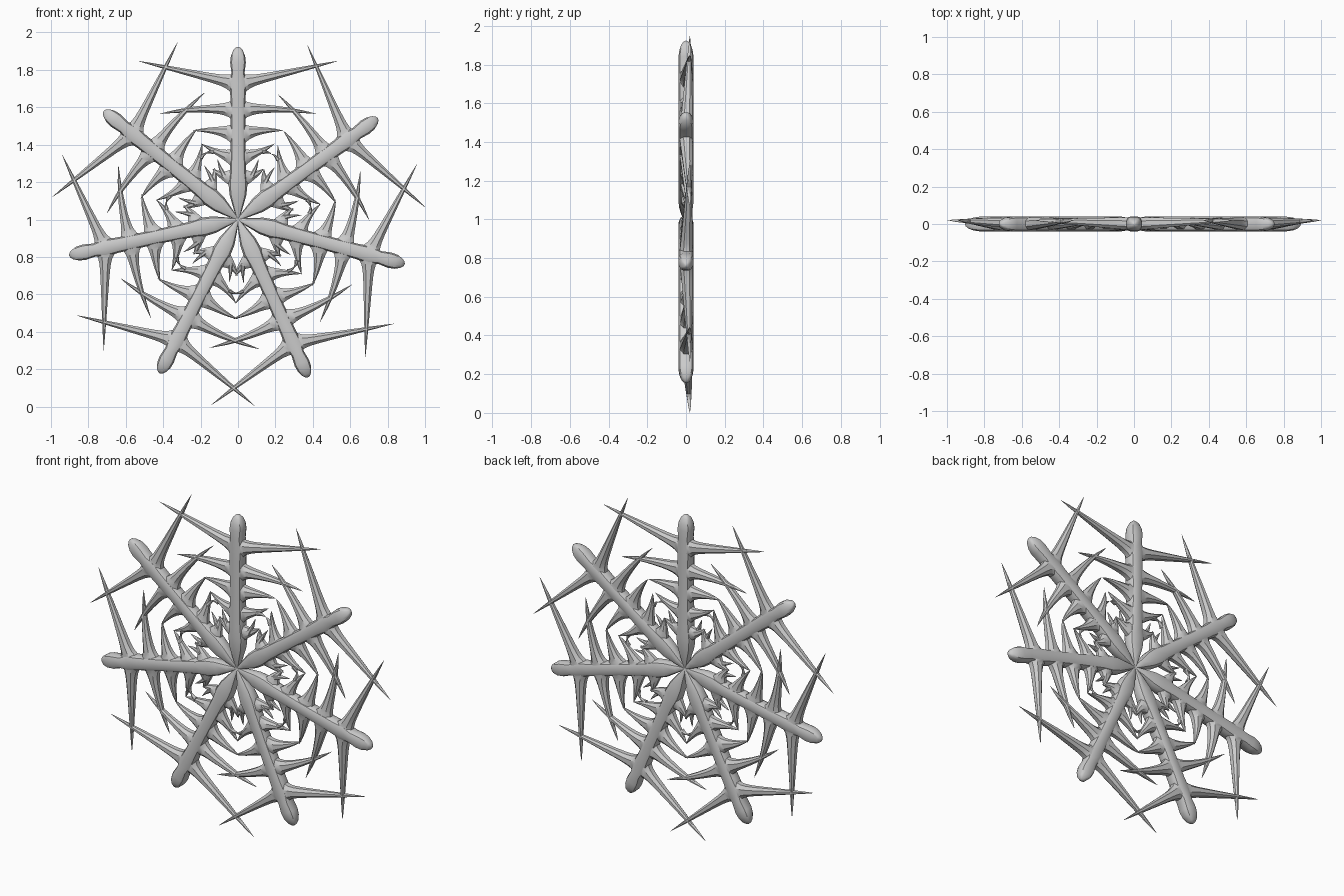
import bpy, bmesh, math
from mathutils import Matrix, Vector

if "Cube" in bpy.data.objects:
    bpy.data.objects.remove(bpy.data.objects["Cube"])

N = 7                      # arms
STEP = math.radians(51)    # turn between arms
CZ = 1.0                   # height of the centre

def power(v, p):
    return math.copysign(abs(v) ** p, v)

def loft(bm, stations, sides=12, p=0.75):
    """Skin rounded sections along a path of (x, r, y, half width, half depth)."""
    pts = [Vector((s[0], s[2], s[1])) for s in stations]
    rings = []
    for i, s in enumerate(stations):
        d = pts[min(i + 1, len(pts) - 1)] - pts[max(i - 1, 0)]
        d.y = 0
        d.normalize()
        side = Vector((d.z, 0, -d.x))
        ring = []
        for k in range(sides):
            a = 2 * math.pi * (k + 0.5) / sides
            ring.append(bm.verts.new(pts[i] + side * (s[3] * power(math.cos(a), p))
                                     + Vector((0, s[4] * power(math.sin(a), p), 0))))
        rings.append(ring)
    for a, b in zip(rings, rings[1:]):
        for k in range(sides):
            j = (k + 1) % sides
            bm.faces.new((a[k], a[j], b[j], b[k]))
    bm.faces.new(rings[0][::-1])
    bm.faces.new(rings[-1])

def spike(bm, root, mid, tip, w, depth, ytip, flare=0.06):
    """Curved thorn with a flared root, on both sides of the arm."""
    length = math.dist(root, tip)
    profile = [0, 0.06, 0.12, 0.18, 0.25, 0.35, 0.5, 0.65, 0.8, 0.92, 1]
    for sx in (1, -1):
        st = []
        for t in profile:
            q = [(1 - t) ** 2 * a + 2 * t * (1 - t) * m + t * t * b
                 for a, m, b in zip(root, mid, tip)]
            width = w * (1 - t) ** 0.8 + flare * math.exp(-t * length / 0.035)
            st.append((sx * q[0], q[1], ytip * t, max(width, 0.0005),
                       depth * (0.012 + 0.988 * (1 - t) ** 0.7)))
        loft(bm, st, 8, 0.9)

def build_arm():
    bm = bmesh.new()
    # stem: pinched at the hub, round at the outer end
    stem = [(0.0, 0.006, 0.012), (0.06, 0.025, 0.026), (0.13, 0.046, 0.036),
            (0.19, 0.052, 0.04), (0.26, 0.043, 0.04), (0.45, 0.039, 0.04),
            (0.66, 0.042, 0.04), (0.73, 0.048, 0.04), (0.785, 0.036, 0.04),
            (0.84, 0.043, 0.04), (0.875, 0.039, 0.035),
            (0.905, 0.026, 0.024), (0.919, 0.013, 0.012), (0.923, 0.002, 0.002)]
    loft(bm, [(0, r, 0, w, d) for r, w, d in stem], 12, 0.65)
    # side branches, outer to inner: root, control point, tip, width, depth, tip y
    for b in [((0.0, 0.725), (0.22, 0.775), (0.535, 0.848), 0.035, 0.038, 0.02),
              ((0.0, 0.585), (0.2, 0.605), (0.417, 0.565), 0.033, 0.037, 0.018),
              ((0.0, 0.455), (0.13, 0.485), (0.24, 0.475), 0.033, 0.036, 0.015),
              ((0.0, 0.33), (0.1, 0.345), (0.195, 0.405), 0.032, 0.036, 0.012),
              ((0.0, 0.225), (0.08, 0.22), (0.135, 0.27), 0.034, 0.036, 0.01)]:
        spike(bm, *b)
    # small thorns on the inner branches
    for b in [((0.075, 0.235), (0.095, 0.27), (0.11, 0.322), 0.016, 0.02, 0.008),
              ((0.13, 0.36), (0.16, 0.365), (0.178, 0.35), 0.012, 0.016, 0.008)]:
        spike(bm, *b, flare=0.0)
    bmesh.ops.recalc_face_normals(bm, faces=bm.faces)
    me = bpy.data.meshes.new("snowflake_arm")
    bm.to_mesh(me)
    bm.free()
    return me

mesh = build_arm()
for i in range(N):
    ob = bpy.data.objects.new("snowflake_arm_%d" % (i + 1), mesh.copy())
    bpy.context.collection.objects.link(ob)
    ob.data.transform(Matrix.Translation((0, 0, CZ)) @ Matrix.Rotation(-STEP * i, 4, 'Y'))
    bpy.ops.object.select_all(action='DESELECT')
    ob.select_set(True)
    bpy.context.view_layer.objects.active = ob
    bpy.ops.object.shade_smooth_by_angle(angle=math.radians(35))
bpy.data.meshes.remove(mesh)
